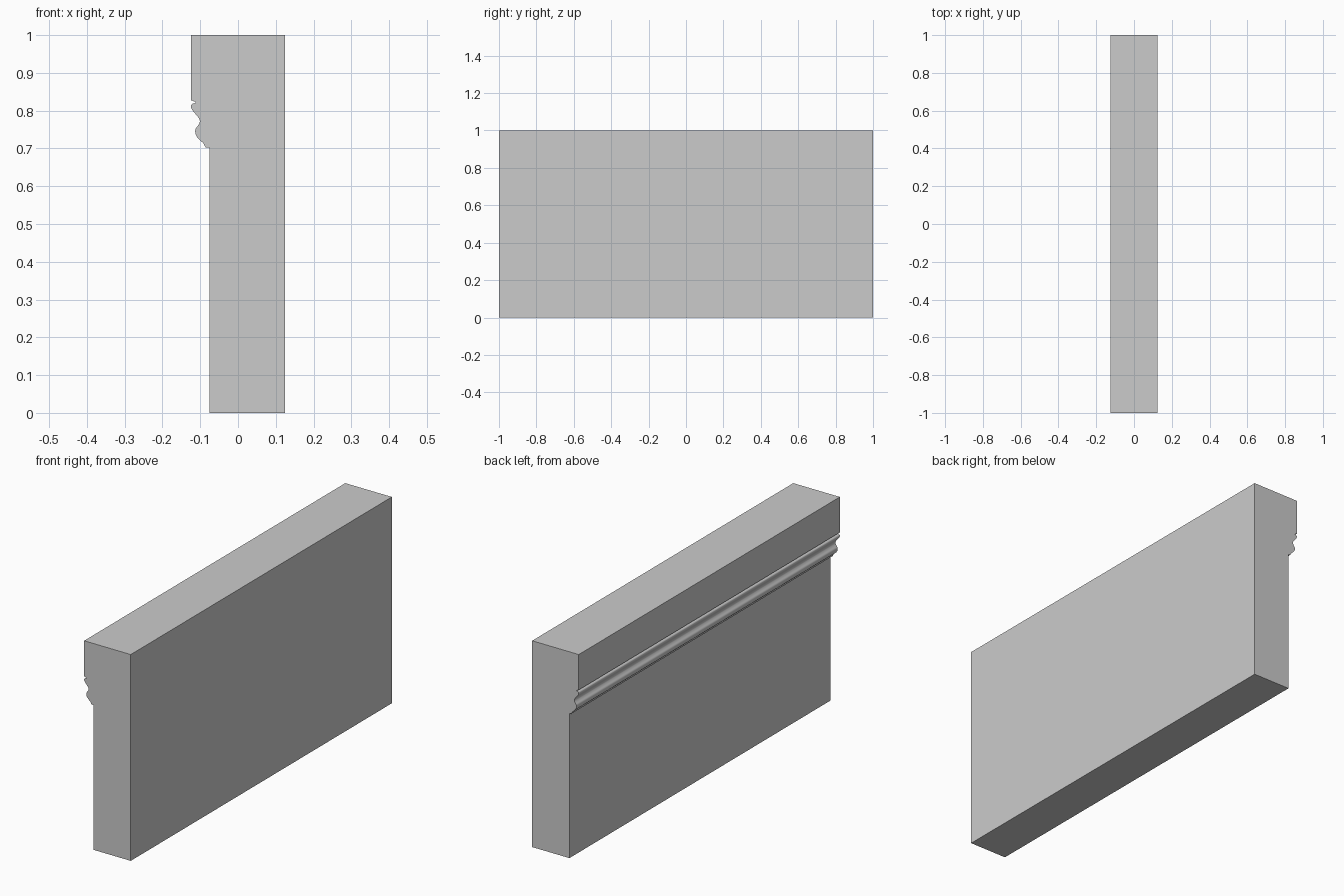
import bpy, bmesh
from mathutils import Vector
from mathutils.geometry import interpolate_bezier

if "Cube" in bpy.data.objects:
    bpy.data.objects.remove(bpy.data.objects["Cube"])


def smooth_path(pts, steps=5):
    """Rounded line through the given (x, z) points."""
    p = [Vector((x, 0, z)) for x, z in pts]
    out = [p[0]]
    for i in range(len(p) - 1):
        a, b = p[i], p[i + 1]
        ta = (b - p[max(i - 1, 0)]) / 6
        tb = (p[min(i + 2, len(p) - 1)] - a) / 6
        out += interpolate_bezier(a, a + ta, b - tb, b, steps)[1:]
    return [(v.x, v.z) for v in out]


# Moulding: small bead, hollow, large roll, lower hollow and fillet
bead = smooth_path([(-0.113, 0.820), (-0.121, 0.818), (-0.125, 0.812),
                    (-0.122, 0.803), (-0.114, 0.793), (-0.105, 0.782),
                    (-0.101, 0.772), (-0.105, 0.762), (-0.112, 0.752),
                    (-0.113, 0.742), (-0.109, 0.731), (-0.100, 0.721),
                    (-0.092, 0.714), (-0.087, 0.705)])
profile = ([(0.125, 0), (0.125, 1), (-0.125, 1), (-0.125, 0.828), (-0.113, 0.823)]
           + bead + [(-0.085, 0.702), (-0.075, 0.702), (-0.075, 0)])

# Wall block: the profile run along y
bm = bmesh.new()
face = bm.faces.new([bm.verts.new((x, -1, z)) for x, z in profile])
run = bmesh.ops.extrude_face_region(bm, geom=[face], use_keep_orig=True)
bmesh.ops.translate(bm, vec=(0, 2, 0),
                    verts=[v for v in run["geom"] if isinstance(v, bmesh.types.BMVert)])
bmesh.ops.recalc_face_normals(bm, faces=bm.faces)
mesh = bpy.data.meshes.new("moulded_wall")
bm.to_mesh(mesh)
bm.free()
wall = bpy.data.objects.new("moulded_wall", mesh)
bpy.context.collection.objects.link(wall)

# Soft mouldings with crisp steps
bpy.context.view_layer.objects.active = wall
wall.select_set(True)
bpy.ops.object.shade_smooth_by_angle(angle=0.5)
